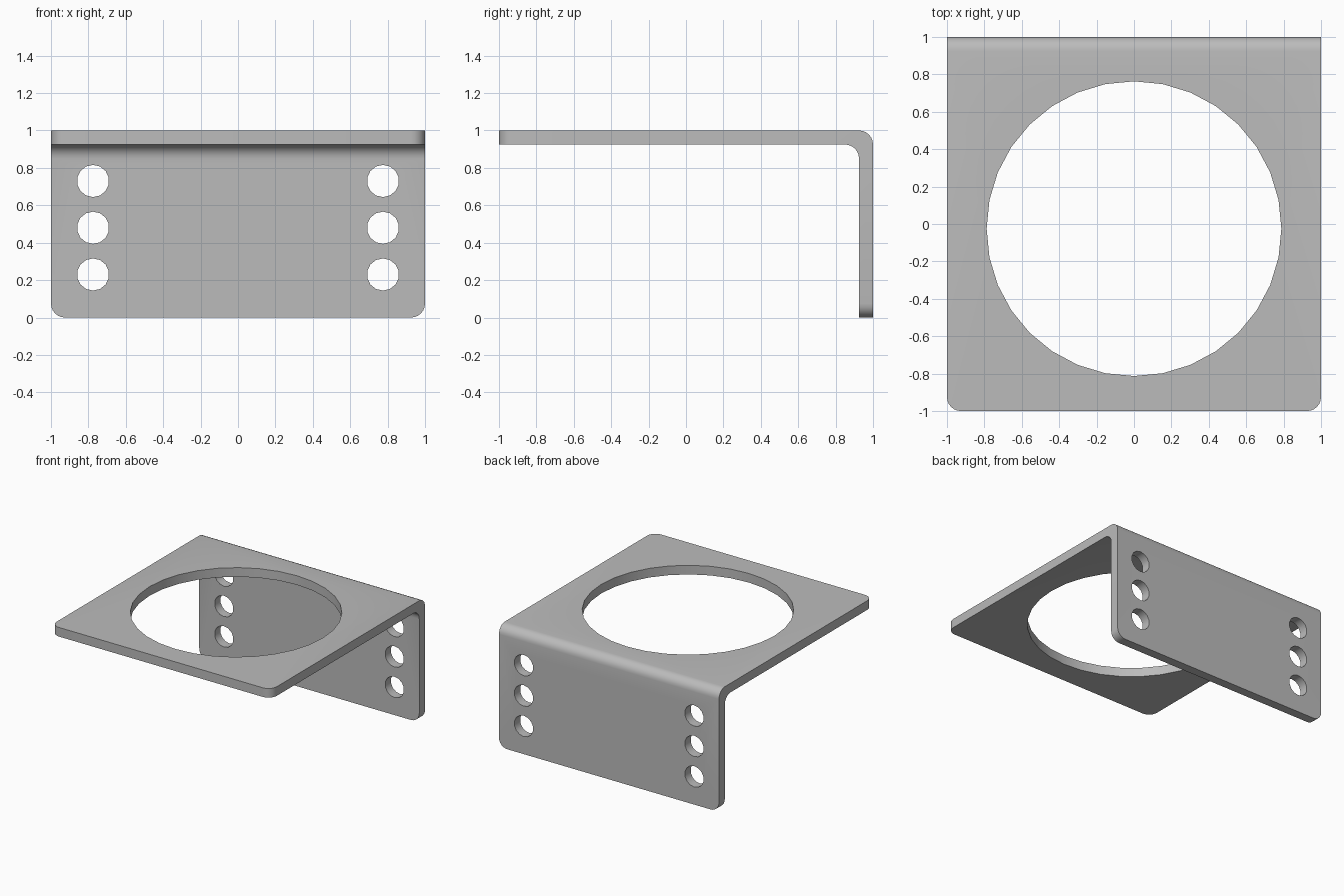
import bpy, bmesh, math
from mathutils import Matrix, Vector

cube = bpy.data.objects.get("Cube")
if cube:
    bpy.data.objects.remove(cube, do_unlink=True)

T = 0.075   # sheet thickness, also the radius of folds and corners

steel = bpy.data.materials.new("plain_grey_metal")
steel.use_nodes = True
colour = (0.5, 0.5, 0.5, 1)
steel.diffuse_color = colour
steel.node_tree.nodes["Principled BSDF"].inputs["Base Color"].default_value = colour


def make_object(name, bm):
    bmesh.ops.recalc_face_normals(bm, faces=bm.faces)
    mesh = bpy.data.meshes.new(name)
    bm.to_mesh(mesh)
    bm.free()
    mesh.materials.append(steel)
    obj = bpy.data.objects.new(name, mesh)
    bpy.context.collection.objects.link(obj)
    return obj


def add_cylinder(bm, centre, radius, sides, rotation):
    bmesh.ops.create_cone(bm, cap_ends=True, segments=sides, radius1=radius,
                          radius2=radius, depth=0.4,
                          matrix=Matrix.Translation(centre) @ rotation)


# Folded sheet: L profile extruded along x
bm = bmesh.new()
profile = [(-1, 1), (1, 1), (1, 0), (1 - T, 0), (1 - T, 1 - T), (-1, 1 - T)]
face = bm.faces.new([bm.verts.new((-1, y, z)) for y, z in profile])
extruded = bmesh.ops.extrude_face_region(bm, geom=[face])["geom"]
bmesh.ops.translate(bm, vec=(2, 0, 0),
                    verts=[v for v in extruded if isinstance(v, bmesh.types.BMVert)])
bmesh.ops.recalc_face_normals(bm, faces=bm.faces)


# Round the fold, inside and out, and the four free corners
def is_rounded(edge):
    a, b = (v.co for v in edge.verts)
    mid, length = (a + b) / 2, (a - b).length
    fold = length > 1.9 and abs(mid.x) < 0.01 and mid.y > 0.9 and mid.z > 0.9
    corner = length < 0.1 and (mid.y < -0.99 or mid.z < 0.01)
    return fold or corner


bmesh.ops.bevel(bm, geom=[e for e in bm.edges if is_rounded(e)], offset=T,
                offset_type='OFFSET', segments=6, profile=0.5, affect='EDGES')
bracket = make_object("folded_bracket", bm)

# Cutters for the large opening and the two columns of bolt holes
bm = bmesh.new()
add_cylinder(bm, Vector((0, -0.025, 1)), 0.788, 32, Matrix.Identity(4))
upright = Matrix.Rotation(math.pi / 2, 4, 'X')
for x in (-0.775, 0.775):
    for z in (0.23, 0.48, 0.73):
        add_cylinder(bm, Vector((x, 1 - T / 2, z)), 0.086, 14, upright)
cutter = make_object("hole_cutters", bm)
cutter.hide_render = True

cut = bracket.modifiers.new("holes", 'BOOLEAN')
cut.operation = 'DIFFERENCE'
cut.solver = 'EXACT'
cut.object = cutter

# Apply the holes, then shade the curved surfaces smoothly
bpy.ops.object.select_all(action='DESELECT')
bracket.select_set(True)
bpy.context.view_layer.objects.active = bracket
bpy.ops.object.modifier_apply(modifier=cut.name)
bpy.data.objects.remove(cutter, do_unlink=True)
bpy.ops.object.shade_smooth_by_angle(angle=math.radians(30))
